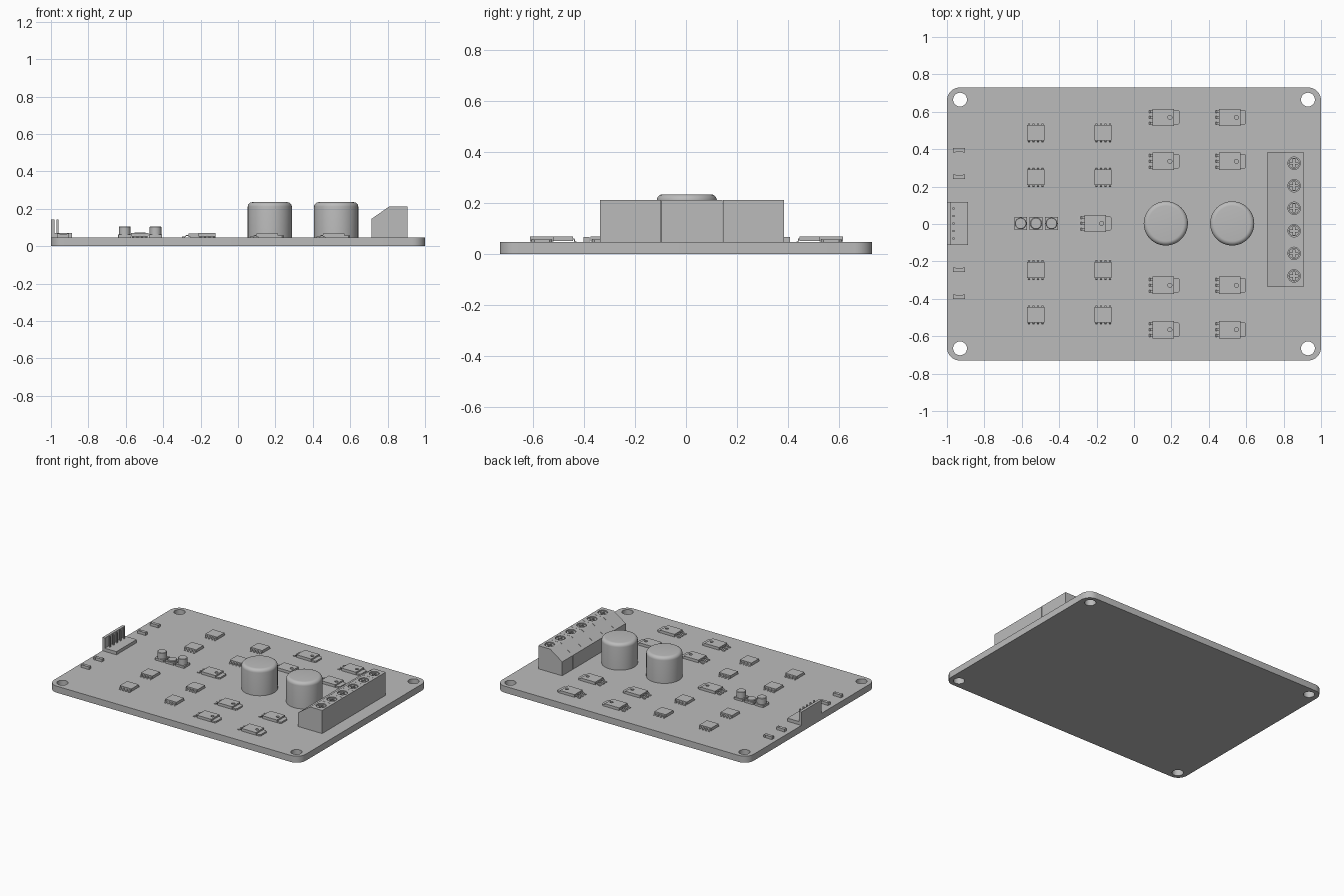
import bpy, bmesh
from math import sin, cos, pi, radians
from mathutils import Matrix

cube = bpy.data.objects.get("Cube")
if cube:
    bpy.data.objects.remove(cube)

grey = bpy.data.materials.new("plain grey")
grey.use_nodes = True
grey.diffuse_color = (0.5, 0.5, 0.5, 1)
grey.node_tree.nodes["Principled BSDF"].inputs["Base Color"].default_value = (0.5, 0.5, 0.5, 1)

TOP = 0.047  # upper face of the board


def circle(r, x=0, y=0, n=32):
    return [(x + r * cos(2 * pi * i / n), y + r * sin(2 * pi * i / n)) for i in range(n)]


def rect(x0, x1, y0, y1):
    return [(x0, y0), (x1, y0), (x1, y1), (x0, y1)]


def rounded(hx, hy, r, n=8):
    pts = []
    for q, (sx, sy) in enumerate([(1, 1), (-1, 1), (-1, -1), (1, -1)]):
        for i in range(n + 1):
            a = pi / 2 * (q + i / n)
            pts.append((sx * (hx - r) + r * cos(a), sy * (hy - r) + r * sin(a)))
    return pts


def finish(bm, name):
    bmesh.ops.remove_doubles(bm, verts=bm.verts, dist=1e-5)
    bmesh.ops.recalc_face_normals(bm, faces=bm.faces)
    mesh = bpy.data.meshes.new(name)
    bm.to_mesh(mesh)
    bm.free()
    mesh.materials.append(grey)
    mesh.shade_smooth()
    mesh.set_sharp_from_angle(angle=radians(35))
    return mesh


def slab(name, loops, z0, z1):
    """Flat outline with holes, raised from z0 to z1."""
    curve = bpy.data.curves.new(name, "CURVE")
    curve.dimensions, curve.fill_mode = "2D", "BOTH"
    curve.extrude = (z1 - z0) / 2
    for loop in loops:
        s = curve.splines.new("POLY")
        s.points.add(len(loop) - 1)
        for p, (x, y) in zip(s.points, loop):
            p.co = (x, y, 0, 1)
        s.use_cyclic_u = True
    ob = bpy.data.objects.new(name, curve)
    bpy.context.collection.objects.link(ob)
    bpy.context.view_layer.update()
    raw = bpy.data.meshes.new_from_object(ob.evaluated_get(bpy.context.evaluated_depsgraph_get()))
    bm = bmesh.new()
    bm.from_mesh(raw)
    bmesh.ops.translate(bm, verts=bm.verts, vec=(0, 0, (z0 + z1) / 2))
    bpy.data.objects.remove(ob)
    bpy.data.curves.remove(curve)
    bpy.data.meshes.remove(raw)
    return finish(bm, name)


def side_profile(name, pts, width):
    """Outline in x and z, widened evenly along y."""
    mesh = slab(name, [pts], -width / 2, width / 2)
    mesh.transform(Matrix.Rotation(pi / 2, 4, "X"))
    return mesh


def lathe(name, profile, n=48):
    bm = bmesh.new()
    rings = [[bm.verts.new((r * cos(2 * pi * i / n), r * sin(2 * pi * i / n), z))
              for i in range(n)] for r, z in profile]
    for a, b in zip(rings, rings[1:]):
        for i in range(n):
            bm.faces.new((a[i], a[(i + 1) % n], b[(i + 1) % n], b[i]))
    bm.faces.new(rings[0])
    bm.faces.new(rings[-1])
    return finish(bm, name)


def put(mesh, x=0, y=0, z=0, turn=0):
    ob = bpy.data.objects.new(mesh.name, mesh)
    ob.location = (x, y, z)
    ob.rotation_euler.z = turn
    bpy.context.collection.objects.link(ob)


# Board with rounded corners and mounting holes
holes = [circle(0.037, sx * 0.93, sy * 0.665) for sx in (-1, 1) for sy in (-1, 1)]
put(slab("circuit_board", [rounded(1, 0.73, 0.07)] + holes, 0, TOP))

# Eight-legged chips
chip_body = slab("chip_body", [rect(-0.046, 0.046, -0.042, 0.042)], 0.004, 0.023)
chip_leg = side_profile("chip_leg", [(0.04, 0.01), (0.045, 0.01), (0.047, 0), (0.055, 0),
                                     (0.055, 0.003), (0.05, 0.004), (0.048, 0.014), (0.04, 0.014)], 0.011)
for x in (-0.525, -0.165):
    for y in (0.488, 0.25, -0.246, -0.485):
        put(chip_body, x, y, TOP)
        for i in range(4):
            for turn in (pi / 2, -pi / 2):
                put(chip_leg, x + (i - 1.5) * 0.024, y, TOP, turn)

# Power transistors with a metal tab and three legs
tr_body = slab("transistor_body", [rect(-0.07, 0.045, -0.046, 0.046), circle(0.011, 0.022, 0, 20)], 0.003, 0.022)
tr_tab = slab("transistor_tab", [[(-0.06, -0.04), (0.066, -0.04), (0.075, -0.03), (0.075, 0.03),
                                  (0.066, 0.04), (-0.06, 0.04)]], 0, 0.011)
tr_leg = side_profile("transistor_leg", [(-0.065, 0.008), (-0.08, 0.008), (-0.088, 0), (-0.105, 0),
                                         (-0.105, 0.004), (-0.09, 0.005), (-0.082, 0.013), (-0.065, 0.013)], 0.014)
spots = [(x, y) for x in (0.17, 0.525) for y in (0.57, 0.335, -0.328, -0.565)]
for x, y in spots + [(-0.195, 0.003)]:
    put(tr_body, x, y, TOP)
    put(tr_tab, x, y, TOP)
    for i in (-1, 0, 1):
        put(tr_leg, x, y + i * 0.031, TOP)

# Two large can capacitors with rounded tops
fillet = [(0.094 + 0.024 * cos(a), 0.164 + 0.024 * sin(a)) for a in [pi / 2 * i / 6 for i in range(7)]]
can = lathe("can_capacitor", [(0.118, 0)] + fillet, 64)
for x in (0.17, 0.525):
    put(can, x, 0.003, TOP)

# Small row of round parts on square bases, the middle one low
base = slab("small_round_base", [rounded(0.035, 0.035, 0.004, 2)], 0, 0.015)
tall = lathe("small_round_tall", [(0.031, 0.01), (0.031, 0.056), (0.028, 0.059)], 32)
low = lathe("small_round_low", [(0.031, 0.01), (0.031, 0.022), (0.028, 0.025)], 32)
for x, top in ((-0.606, tall), (-0.524, low), (-0.441, tall)):
    put(base, x, 0.003, TOP)
    put(top, x, 0.003, TOP)

# Screw terminal row: sloped cells, recessed screws with crossed slots
cell = side_profile("terminal_cell", [(-0.095, 0), (0.095, 0), (0.095, 0.152), (0, 0.152),
                                      (0, 0.166), (-0.095, 0.1)], 0.1195)
cap = slab("terminal_top", [rect(0, 0.095, -0.05975, 0.05975), circle(0.033, 0.046, 0)], 0.152, 0.166)
w, l = 0.005, 0.022
cross = [(l, -w), (l, w), (w, w), (w, l), (-w, l), (-w, w),
         (-l, w), (-l, -w), (-w, -w), (-w, -l), (w, -l), (w, -w)]
screw = slab("terminal_screw", [circle(0.029), cross], 0.15, 0.161)
for i in range(6):
    y = 0.325 - i * 0.1205
    put(cell, 0.81, y, TOP)
    put(cap, 0.81, y, TOP)
    put(screw, 0.856, y, TOP)

# Pin header with back wall
put(slab("header_base", [rect(-1, -0.888, -0.112, 0.118)], TOP, 0.07))
put(slab("header_wall", [rect(-1, -0.98, -0.112, 0.118)], TOP, 0.143))
pin = slab("header_pin", [rect(-0.005, 0.005, -0.005, 0.005)], TOP, 0.143)
for i in range(5):
    put(pin, -0.965, 0.003 + (i - 2) * 0.04)

# Small edge resistors: a body with raised end caps
res_body = slab("resistor_body", [rect(-0.024, 0.024, -0.011, 0.011)], 0, 0.019)
res_end = slab("resistor_end", [rect(-0.006, 0.006, -0.012, 0.012)], 0, 0.02)
for y in (0.395, 0.252, -0.245, -0.39):
    put(res_body, -0.935, y, TOP)
    for dx in (-0.026, 0.026):
        put(res_end, -0.935 + dx, y, TOP)
